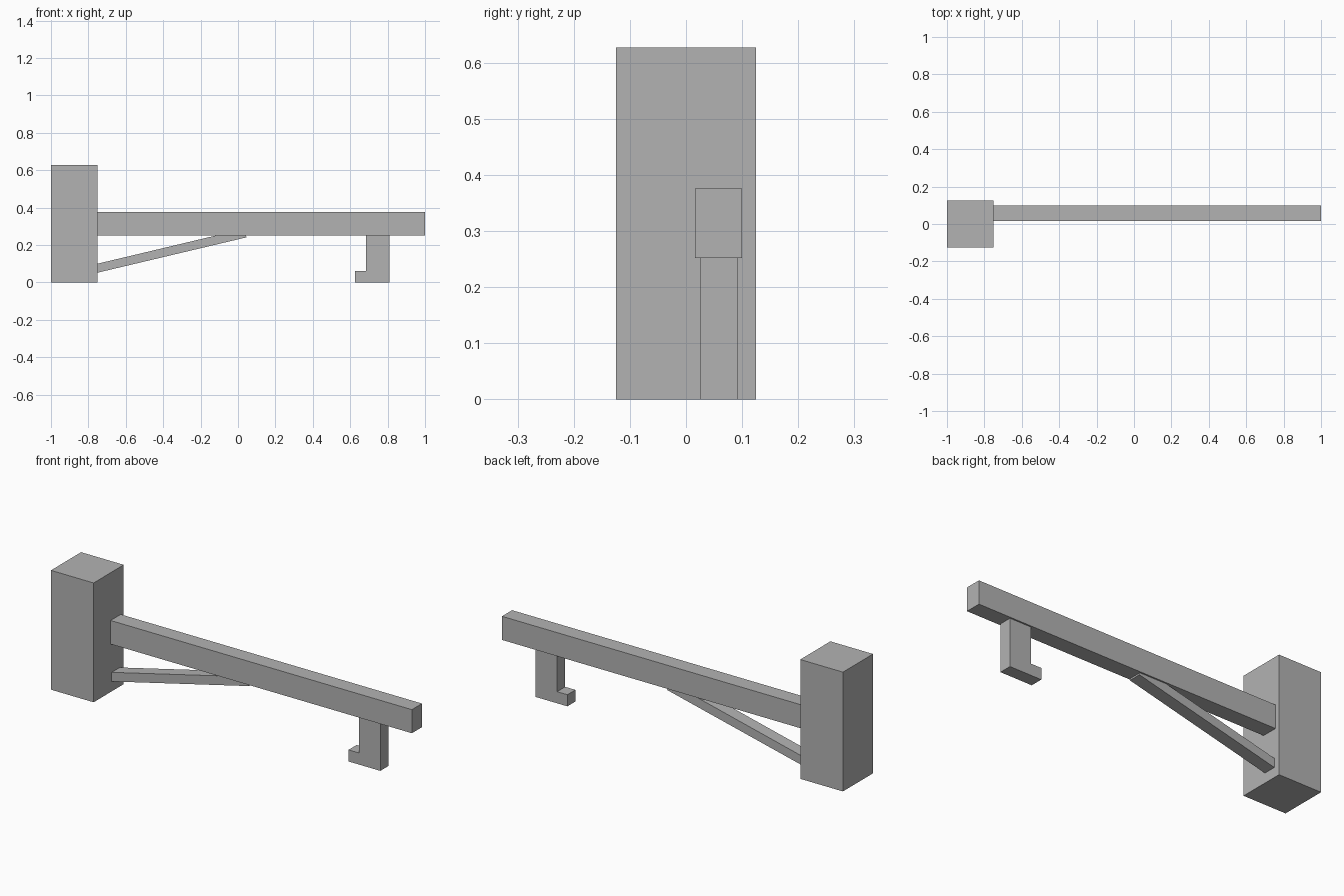
import bpy
import bmesh

cube = bpy.data.objects.get("Cube")
if cube:
    bpy.data.objects.remove(cube, do_unlink=True)

grey = bpy.data.materials.new("plain_grey")
grey.use_nodes = True
grey.diffuse_color = (0.45, 0.45, 0.45, 1)
grey.node_tree.nodes["Principled BSDF"].inputs["Base Color"].default_value = (0.45, 0.45, 0.45, 1)


def extrude_profile(name, profile, y0, y1):
    """Extrude an (x, z) outline from y0 to y1."""
    bm = bmesh.new()
    face = bm.faces.new([bm.verts.new((x, y0, z)) for x, z in profile])
    new = bmesh.ops.extrude_face_region(bm, geom=[face])["geom"]
    verts = [v for v in new if isinstance(v, bmesh.types.BMVert)]
    bmesh.ops.translate(bm, verts=verts, vec=(0, y1 - y0, 0))
    bmesh.ops.recalc_face_normals(bm, faces=bm.faces)
    mesh = bpy.data.meshes.new(name)
    bm.to_mesh(mesh)
    bm.free()
    mesh.materials.append(grey)
    obj = bpy.data.objects.new(name, mesh)
    bpy.context.collection.objects.link(obj)
    return obj


def rectangle(x0, x1, z0, z1):
    return [(x0, z0), (x1, z0), (x1, z1), (x0, z1)]


# Upright post and the long arm butting into it
extrude_profile("post", rectangle(-1, -0.752, 0, 0.627), -0.125, 0.125)
extrude_profile("arm", rectangle(-0.752, 1, 0.252, 0.376), 0.016, 0.1)

# Sloping brace, its upper end buried in the arm
extrude_profile("brace", [(-0.752, 0.052), (0.045, 0.241), (0.034, 0.287), (-0.752, 0.1)],
                0.025, 0.092)

# L-shaped hook hanging below the arm
extrude_profile("hook", [(0.625, 0), (0.81, 0), (0.81, 0.252), (0.685, 0.252),
                         (0.685, 0.061), (0.625, 0.061)], 0.025, 0.092)
